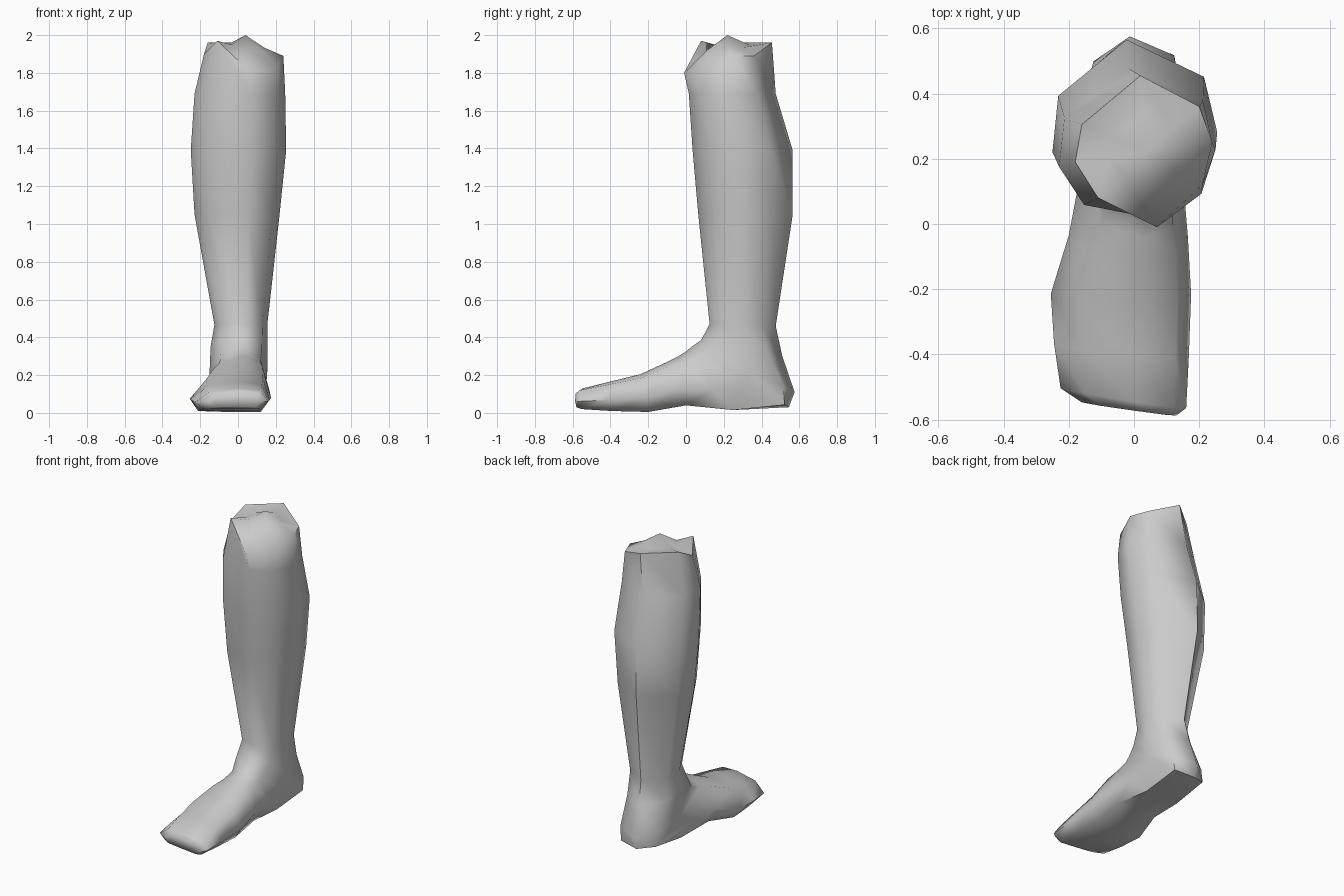
import bpy, bmesh
from mathutils import Vector

cube = bpy.data.objects.get("Cube")
if cube:
    bpy.data.objects.remove(cube)

skin = bpy.data.materials.new("plain_grey")
skin.use_nodes = True
grey = (0.6, 0.6, 0.6, 1)
skin.diffuse_color = grey
skin.node_tree.nodes["Principled BSDF"].inputs["Base Color"].default_value = grey

# Eight-sided cross-sections: u across the limb, v from front/top to back/sole
CALF = [(.25, -1), (.82, -.66), (1, -.07), (.84, .57),
        (-.1, 1), (-.93, .35), (-1, -.3), (-.68, -.81)]
FOOT = [(.2, -1), (.8, -.8), (1, .25), (.75, 1),
        (-.1, 1), (-.8, .95), (-1, .3), (-.6, -.72)]

# Rings: front point (y, z), back point (y, z), x range, blend calf to foot, skew
RINGS = [
    ((.015, 1.69), (.475, 1.69), (-.23, .25), 0, 0),
    ((.035, 1.39), (.565, 1.39), (-.25, .255), 0, 0),
    ((.065, 1.05), (.565, 1.05), (-.23, .22), 0, 0),
    ((.125, .47), (.475, .46), (-.125, .155), 0, 0),
    ((.08, .385), (.51, .3), (-.145, .155), .2, 0),
    ((.03, .35), (.575, .11), (-.15, .155), .5, 0),
    ((0, .325), (.545, .03), (-.15, .15), .8, 0),
    ((-.04, .3), (.25, .015), (-.165, .15), 1, 0),
    ((-.1, .27), (0, .04), (-.2, .165), 1, 0),
    ((-.24, .205), (-.2, .005), (-.255, .175), 1, 0),
    ((-.4, .165), (-.38, .01), (-.245, .168), 1, .02),
    ((-.54, .13), (-.53, .02), (-.225, .16), 1, .03),
    ((-.57, .11), (-.565, .03), (-.16, .13), 1, .02),
]

# Uneven cut rim at the top of the leg
RIM = [(.07, -.01, 1.8), (.21, .12, 1.83), (.24, .25, 1.89), (.2, .36, 1.89),
       (.02, .455, 1.96), (-.16, .305, 1.96), (-.18, .19, 1.9), (-.11, .08, 1.97)]


def ring_points(front, back, span, blend, skew):
    mid, half = sum(span) / 2, (span[1] - span[0]) / 2
    points = []
    for a, b in zip(CALF, FOOT):
        u, v = Vector(a).lerp(Vector(b), blend)
        y, z = Vector(front).lerp(Vector(back), (v + 1) / 2)
        points.append((mid + u * half, y - skew * u, z))
    return points


def bridge(bm, upper, lower):
    for i in range(len(upper)):
        j = (i + 1) % len(upper)
        bm.faces.new((upper[i], lower[i], lower[j], upper[j]))


bm = bmesh.new()
rim = [bm.verts.new(p) for p in RIM]

# Leg and foot skin
last = rim
for spec in RINGS:
    ring = [bm.verts.new(p) for p in ring_points(*spec)]
    bridge(bm, last, ring)
    last = ring
bm.faces.new(last)

# Bumpy cap across the cut, rising to a central peak
peak = Vector((.04, .22, 2))
inner = []
for p in RIM:
    q = peak.lerp(Vector(p), .5)
    q.z = 1.925 + (q.z - 1.925) * .4
    inner.append(bm.verts.new(q))
bridge(bm, inner, rim)
top = bm.verts.new(peak)
for i in range(8):
    bm.faces.new((top, inner[i], inner[(i + 1) % 8]))

bmesh.ops.recalc_face_normals(bm, faces=bm.faces)
mesh = bpy.data.meshes.new("lower_leg")
bm.to_mesh(mesh)
bm.free()
mesh.materials.append(skin)
leg = bpy.data.objects.new("lower_leg", mesh)
bpy.context.collection.objects.link(leg)

bpy.ops.object.select_all(action='DESELECT')
leg.select_set(True)
bpy.context.view_layer.objects.active = leg
bpy.ops.object.shade_smooth_by_angle(angle=1.1)
